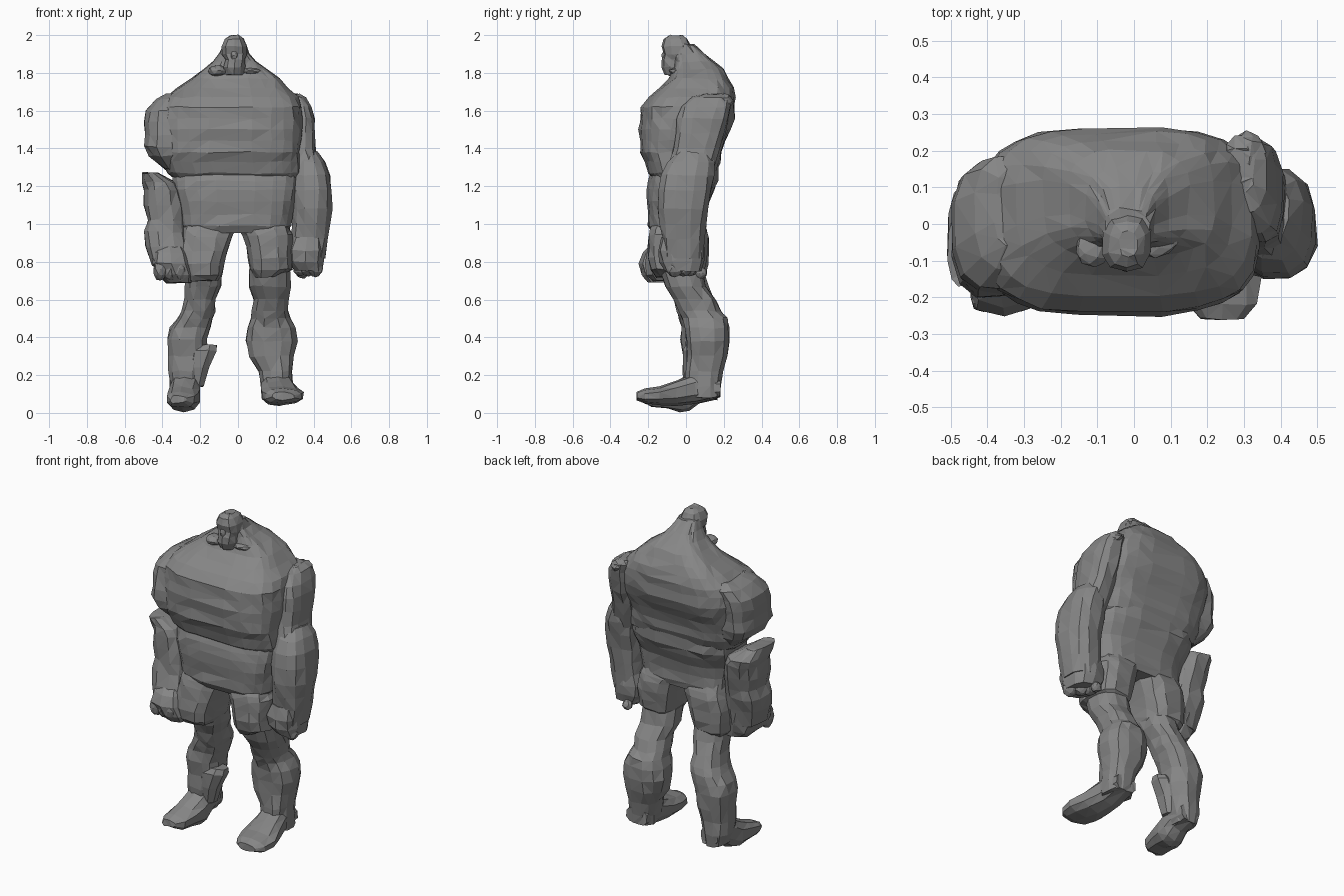
import bpy
import bmesh
import math
import random
from mathutils import Vector

random.seed(4)
UNIT = 0.01  # profile rows are given in hundredths

default = bpy.data.objects.get("Cube")
if default:
    bpy.data.objects.remove(default, do_unlink=True)

stone = bpy.data.materials.new("stone_grey")
stone.use_nodes = True
stone.diffuse_color = (0.24, 0.24, 0.24, 1)
stone.node_tree.nodes["Principled BSDF"].inputs["Base Color"].default_value = stone.diffuse_color


def finish(name, bm, rough):
    """Roughen, triangulate and link a bmesh as a flat-shaded object."""
    for vert in bm.verts:
        vert.co += Vector([random.uniform(-rough, rough) for _ in range(3)])
        vert.co.z = max(vert.co.z, 0)
    bmesh.ops.recalc_face_normals(bm, faces=bm.faces[:])
    bmesh.ops.triangulate(bm, faces=bm.faces[:])
    mesh = bpy.data.meshes.new(name)
    bm.to_mesh(mesh)
    bm.free()
    mesh.materials.append(stone)
    part = bpy.data.objects.new(name, mesh)
    bpy.context.collection.objects.link(part)
    return part


def rounded(angle, power):
    """Point on a unit rounded square."""
    c, s = math.cos(angle), math.sin(angle)
    return (math.copysign(abs(c) ** (2 / power), c),
            math.copysign(abs(s) ** (2 / power), s))


def loft(name, rows, sides=12, power=2.5, rough=0.005, along="z"):
    """Skin rounded rings; each row is position, then low/high of both widths."""
    bm = bmesh.new()
    rings = []
    for place, a_low, a_high, b_low, b_high in rows:
        ring = []
        for i in range(sides):
            u, v = rounded(math.tau * (i + 0.5) / sides, power)
            a = (a_low + a_high + u * (a_high - a_low)) / 2
            b = (b_low + b_high + v * (b_high - b_low)) / 2
            spot = (a, b, place) if along == "z" else (a, place, b)
            ring.append(bm.verts.new(Vector(spot) * UNIT))
        rings.append(ring)
    for low, high in zip(rings, rings[1:]):
        for i in range(sides):
            j = (i + 1) % sides
            bm.faces.new((low[i], low[j], high[j], high[i]))
    bm.faces.new(rings[0])
    bm.faces.new(rings[-1])
    return finish(name, bm, rough)


def lump(name, centre, size, rough=0.006):
    """Rough faceted pebble."""
    bm = bmesh.new()
    bmesh.ops.create_icosphere(bm, subdivisions=2, radius=1)
    for vert in bm.verts:
        vert.co = Vector([(c + s * p) * UNIT for c, s, p in zip(centre, size, vert.co)])
    return finish(name, bm, rough)


# Hunched upper body, with an overhanging chest and a hood running into the head
loft("chest", [
    (124, -34, 32, -17, 13), (127, -37, 33, -20, 16), (133, -40, 33, -22, 18),
    (138, -41, 33, -24, 19), (144, -42, 34, -24, 21), (150, -42, 34, -25, 24),
    (156, -42, 34, -24, 26), (162, -41, 34, -24, 26), (167, -38, 32, -20, 26),
    (172, -32, 27, -14, 25), (177, -25, 22, -9, 23), (182, -18, 15, -7, 20),
    (186, -13, 10, -6, 15), (190, -10, 6, -6, 10), (195, -8, 4, -6, 4),
], sides=24, power=3.4)

# Jacket lower part, tapering to the hips
loft("waist", [
    (95, -27, 25, -18, 10), (99, -30, 28, -20, 11), (105, -31, 29, -20, 11),
    (112, -32, 30, -21, 12), (118, -34, 31, -21, 15), (123, -35, 32, -20, 17),
    (130, -35, 32, -18, 17),
], sides=20, power=3.2)

# Small head, set low and forward
loft("head", [
    (179, -7, 3, -11, 0), (183, -8, 4, -13, 2), (187, -7, 4, -13, 3),
    (190, -9, 5, -12, 3), (194, -9, 5, -13, 3), (198, -7, 3, -12, 1),
    (200, -4, 1, -9, -2),
], sides=10, rough=0.003)
lump("nose", (-2, -11, 189), (2, 2, 3), 0.002)
lump("right_collar_fold", (-11, -6, 181), (5, 6, 3), 0.004)
lump("left_collar_fold", (6, -4, 181), (6, 5, 2), 0.004)

# Bulky right arm, broken by a gap above the flared cuff
loft("right_upper_arm", [
    (129, -39, -30, -13, 9), (136, -47, -29, -19, 14), (141, -50, -28, -20, 16),
    (147, -49, -28, -20, 16), (154, -50, -27, -19, 17), (160, -49, -26, -18, 18),
    (166, -44, -25, -13, 19), (169, -38, -27, -6, 15),
], power=2.7)
loft("right_forearm", [
    (78, -46, -27, -21, 3), (88, -49, -26, -20, 5), (96, -50, -27, -18, 7),
    (102, -48, -28, -17, 8), (110, -50, -28, -17, 10), (118, -50, -30, -17, 12),
    (122, -51, -32, -17, 12), (127, -51, -42, -17, 4),
], power=2.7)
loft("right_hand", [
    (69, -38, -24, -20, 1), (73, -43, -23, -23, 2), (79, -46, -24, -25, 3),
    (85, -46, -26, -23, 4), (90, -43, -29, -18, 4),
], sides=10, power=2.8)

# Left arm, with a heavy forearm
loft("left_upper_arm", [
    (122, 28, 45, -12, 13), (132, 26, 43, -9, 16), (140, 25, 41, -7, 18),
    (148, 24, 41, -6, 21), (156, 24, 41, -5, 23), (162, 24, 39, -3, 24),
    (167, 24, 36, 3, 24), (169, 25, 33, 9, 21),
], power=2.8)
loft("left_forearm", [
    (82, 28, 46, -12, 9), (92, 28, 48, -13, 10), (100, 28, 49, -14, 11),
    (108, 28, 50, -15, 12), (118, 28, 50, -15, 14), (126, 28, 49, -14, 15),
    (133, 29, 46, -10, 15), (138, 32, 42, -5, 13),
], power=2.4)
loft("left_hand", [
    (75, 30, 45, -11, 8), (80, 26, 46, -14, 10), (86, 25, 46, -15, 10),
    (93, 28, 45, -13, 9),
], sides=10, power=2.6)
lump("left_shoulder_knot", (31, 19, 165), (5, 6, 4))
for i in range(3):
    lump("left_finger", (33 + 4 * i, 2 - 4 * i, 77), (4, 5, 5), 0.004)
lump("left_thumb", (34, 8, 74), (3, 3, 3), 0.003)
for i in range(3):
    lump("right_finger", (-41 + 5 * i, -19, 76), (4, 5, 6), 0.004)

# Baggy shorts legs
loft("right_shorts_leg", [
    (70, -29, -10, -18, 8), (73, -31, -8, -21, 11), (79, -32, -7, -22, 12),
    (86, -32, -5, -21, 12), (93, -31, -3, -20, 12), (97, -30, -1, -19, 11),
    (101, -29, -1, -17, 9),
], power=3)
loft("left_shorts_leg", [
    (72, 9, 21, -16, 7), (76, 6, 29, -19, 10), (82, 5, 29, -20, 11),
    (88, 4, 29, -20, 12), (94, 2, 29, -20, 12), (97, 0, 28, -19, 11),
    (101, 0, 27, -17, 9),
], power=3)

# Legs, swept back at the calf
loft("right_leg", [
    (7, -34, -22, 1, 17), (14, -36, -20, -1, 18), (22, -37, -18, -2, 18),
    (30, -37, -16, -2, 19), (39, -38, -16, -3, 20), (45, -36, -14, -3, 20),
    (50, -32, -13, -4, 20), (54, -30, -12, -5, 18), (60, -29, -12, -7, 15),
    (67, -28, -9, -10, 12), (76, -27, -8, -14, 9),
])
loft("left_leg", [
    (8, 13, 29, 2, 18), (14, 12, 29, 0, 19), (22, 11, 29, 0, 20),
    (30, 6, 30, 0, 22), (38, 4, 32, 0, 23), (45, 5, 31, -1, 23),
    (50, 7, 28, -2, 22), (54, 7, 27, -4, 19), (60, 8, 27, -7, 16),
    (67, 6, 28, -11, 11), (76, 6, 28, -14, 9),
])
loft("right_boot_flap", [
    (14, -28, -18, 0, 9), (24, -28, -15, -2, 11), (33, -27, -11, -2, 11),
    (36, -26, -11, 0, 9),
], sides=8, rough=0.003)

# Feet, lofted from toe to heel
loft("right_foot", [
    (-22, -36, -27, 5, 9), (-18, -38, -23, 3, 11), (-10, -38, -21, 2, 14),
    (-3, -37, -20, 0, 18), (2, -36, -20, 1, 21), (7, -35, -20, 5, 21),
    (16, -33, -21, 7, 18),
], sides=10, rough=0.004, along="y")
loft("left_foot", [
    (-26, 18, 30, 7, 11), (-22, 14, 34, 5, 13), (-14, 12, 35, 4, 14),
    (-5, 12, 32, 4, 17), (5, 12, 29, 5, 21), (18, 14, 28, 8, 18),
], sides=10, rough=0.004, along="y")
